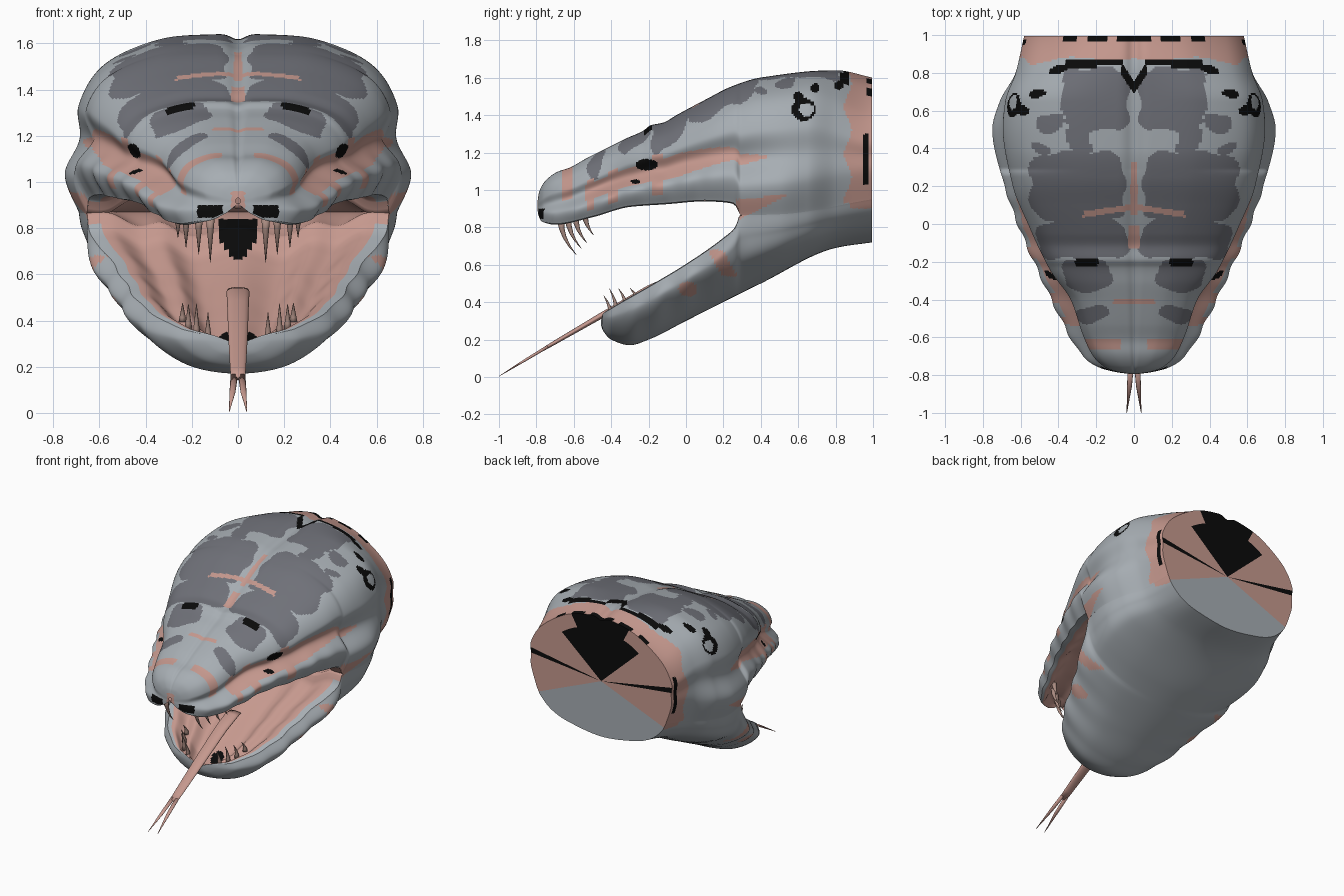
import bpy, math
from mathutils import Vector

if "Cube" in bpy.data.objects:
    bpy.data.objects.remove(bpy.data.objects["Cube"])

# ---------- flat colours ----------
def mat(name, c):
    m = bpy.data.materials.new(name)
    m.diffuse_color = (*c, 1)
    m.use_nodes = True
    m.node_tree.nodes["Principled BSDF"].inputs["Base Color"].default_value = m.diffuse_color
    return m
MATS = [mat("grey_skin", (.385, .42, .45)), mat("dark_grey_plates", (.16, .165, .19)),
        mat("flesh_pink", (.56, .315, .27)), mat("black_marks", (.003, .003, .003)),
        mat("tooth_tan", (.40, .26, .22))]
GREY, DARK, PINK, BLACK, TOOTH = range(5)

# ---------- helpers ----------
def curve(*keys):
    """Monotone smooth interpolation through (y, value) keys."""
    xs, vs = zip(*keys)
    d = [(vs[i+1]-vs[i])/(xs[i+1]-xs[i]) for i in range(len(xs)-1)]
    m = [d[0]] + [0 if a*b <= 0 else 2*a*b/(a+b) for a, b in zip(d, d[1:])] + [d[-1]]
    def f(x):
        x = min(max(x, xs[0]), xs[-1])
        i = max(j for j in range(len(d)) if xs[j] <= x)
        w = xs[i+1]-xs[i]
        t = (x-xs[i])/w
        return ((2*t**3-3*t*t+1)*vs[i] + (t**3-2*t*t+t)*w*m[i]
                + (3*t*t-2*t**3)*vs[i+1] + (t**3-t*t)*w*m[i+1])
    return f

def step(a, b, x):
    t = min(max((x-a)/(b-a), 0), 1)
    return t*t*(3-2*t)

def spline(p, n):
    """Catmull-Rom through 2D points, n samples per span."""
    q = [p[0]] + p + [p[-1]]
    q[0] = (-p[1][0], p[1][1]) if abs(p[0][0]) < 1e-6 else p[0]
    if abs(p[-1][0]) < 1e-6:
        q[-1] = (-p[-2][0], p[-2][1])
    out = []
    for i in range(1, len(q)-2):
        for k in range(n):
            t = k/n
            out.append(tuple(.5*(2*b+(c-a)*t+(2*a-5*b+4*c-e)*t*t+(3*b-a-3*c+e)*t**3)
                             for a, b, c, e in zip(q[i-1], q[i], q[i+1], q[i+2])))
    return out + [p[-1]]

def make(name, verts, faces, mids):
    me = bpy.data.meshes.new(name)
    me.from_pydata(verts, [], faces)
    for m in MATS:
        me.materials.append(m)
    for p, i in zip(me.polygons, mids):
        p.material_index, p.use_smooth = i, True
    ob = bpy.data.objects.new(name, me)
    bpy.context.collection.objects.link(ob)
    return ob

def skin(name, ys, section, rule, n, up):
    """Loft mirrored half sections along y; rule(x, y, z, span) gives colour."""
    rows = []
    for y in ys:
        h = spline(section(y), n)
        if abs(h[0][0]) > 1e-6:
            h = h[::-1]
        rows.append([(-x, y, z) for x, z in h[:0:-1]] + [(x, y, z) for x, z in h])
    W, half = len(rows[0]), len(rows[0])//2
    faces, mids = [], []
    for i in range(len(ys)-1):
        for j in range(W-1):
            f = (i*W+j, i*W+j+1, (i+1)*W+j+1, (i+1)*W+j)
            faces.append(f if up else f[::-1])
            c = [(rows[i][j][k]+rows[i+1][j+1][k])/2 for k in range(3)]
            mids.append(rule(abs(c[0]), c[1], c[2], abs(j+.5-half)/n))
    return make(name, [v for r in rows for v in r], faces, mids), rows

def tube(name, pts, colour, n=10):
    """Tapered tube through (x, y, z, radius across, radius thick)."""
    verts, faces = [], []
    for i, p in enumerate(pts):
        a, b = pts[max(i-1, 0)], pts[min(i+1, len(pts)-1)]
        up = (Vector(b[:3])-Vector(a[:3])).normalized().cross(Vector((1, 0, 0))).normalized()
        for k in range(n):
            t = 2*math.pi*k/n
            verts.append(Vector(p[:3])+Vector((math.cos(t)*p[3], 0, 0))+up*math.sin(t)*p[4])
    for i in range(len(pts)-1):
        for k in range(n):
            l = (k+1) % n
            faces.append((i*n+k, (i+1)*n+k, (i+1)*n+l, i*n+l))
    faces += [tuple(range(n)), tuple(range(len(verts)-1, len(verts)-n-1, -1))]
    return make(name, verts, faces, [colour]*len(faces))

# ---------- head outlines along y ----------
top = curve((-.795, .93), (-.785, .99), (-.75, 1.05), (-.69, 1.095), (-.62, 1.12), (-.53, 1.17), (-.4, 1.235), (-.32, 1.275),
            (-.23, 1.315), (-.19, 1.345), (-.12, 1.36), (-.05, 1.40), (.1, 1.48), (.25, 1.555), (.4, 1.60), (.8, 1.64), (.995, 1.6))
lip = curve((-.795, .90), (-.787, .86), (-.77, .835), (-.7, .82), (-.5, .86), (-.3, .915), (-.1, .93), (.1, .945),
            (.2, .94), (.255, .93), (.278, .90), (.29, .865), (.5, .87), (.995, .95))
lip_w = curve((-.795, .01), (-.785, .09), (-.76, .18), (-.7, .27), (-.6, .335), (-.4, .435), (-.2, .53), (0, .615),
              (.2, .685), (.5, .75), (.65, .71), (.8, .625), (.995, .575))
dome_w = curve((-.795, .01), (-.785, .08), (-.76, .15), (-.7, .215), (-.6, .265), (-.4, .335), (-.25, .44), (0, .56),
               (.2, .64), (.5, .69), (.65, .675), (.8, .62), (.995, .575))
jaw_lip = curve((-.455, .3), (-.445, .335), (-.4, .365), (-.2, .48), (0, .60), (.2, .74), (.265, .80), (.29, .865), (.5, .87), (.995, .95))
jaw_bot = curve((-.455, .28), (-.445, .25), (-.4, .2), (-.3, .17), (-.2, .2), (0, .3), (.4, .5), (.8, .69), (.995, .72))
jaw_kw = curve((-.455, .01), (-.445, .12), (-.4, .25), (-.3, .36), (-.2, .43), (0, .51), (.2, .6), (.3, .65))

def lumps(y):
    return .006*math.cos(y*42)*(1-step(.0, .3, y))
def upper_w(y):
    w = lip_w(y)
    return w + lumps(y)*min(1, w*3)
def jaw_w(y):
    f = step(.1, .28, y)
    w = jaw_kw(y)
    return (w + lumps(y)*min(1, w*3))*(1-f) + .92*upper_w(y)*f

def upper_sec(y):
    zt, zl, wd, wl = top(y), lip(y), dome_w(y), upper_w(y)
    h, g, e = zt-zl, 1-step(.25, .6, y), step(.65, .99, y)
    return [(0, zt-.03*h), (.14*wd, zt), (.5*wd, zt-(.02+.06*e)*h), (.85*wd, zt-(.16+.13*e)*h), (wd, zt-(.38+.12*e)*h),
            (wd*(1-.05*g), zl+(.42-.06*e)*h), (wl, zl+.22*h), (.92*wl, zl)]
def lower_sec(y):
    zj, zb, w = jaw_lip(y), jaw_bot(y), jaw_w(y)
    h, b, e = zj-zb, 1.07-.1*step(.1, .35, y), step(.6, .99, y)
    return [(w, zj), ((b-.04*e)*w, zj-.28*h), ((.86-.1*e)*w, zj-.62*h), (.5*w, zb+(.1+.06*e)*h), (0, zb)]
def palate_sec(y):
    z, w = lip(y), .92*upper_w(y)
    d = min(.08, .3*(top(y)-z))*(1-step(.25, .5, y))
    return [(w, z), (.86*w, z), (.65*w, z+d), (.3*w, z+1.1*d), (0, z+.85*d)]
def floor_sec(y):
    z, w = jaw_lip(y), jaw_w(y)
    d = min(.1, .4*(z-jaw_bot(y)))*(1-step(.25, .5, y))
    return [(w, z), (.84*w, z), (.66*w, z-.6*d), (.5*w, z-.45*d), (.3*w, z-1.1*d), (0, z-.7*d)]

# ---------- colour rules ----------
def ell(a, b, ca, cb, ra, rb, e=2):
    return abs((a-ca)/ra)**e + abs((b-cb)/rb)**e < 1
def box(a, b, a0, a1, b0, b1):
    return a0 < a < a1 and b0 < b < b1
PLATES = ((.205, .66, .175, .165, 5), (.45, .54, .07, .05, 3), (.29, .45, .06, .09, 3), (.30, .2, .25, .18, 5),
          (.27, -.08, .24, .105, 4), (.25, -.275, .125, .08, 4), (.23, -.475, .09, .045, 2), (.5, .4, .05, .03, 2))

def upper_rule(x, y, z, t):
    # black eyes, nostrils and spots
    if t < 4 and box(x, y, .19, .31, -.225, -.18): return BLACK
    if y < -.66 and box(x, z, .07, .175, .845, .9): return BLACK
    if t > 3 and (ell(y, z, -.21, 1.135, .06, .03) or ell(y, z, -.27, 1.045, .025, .012)): return BLACK
    if x > .3 and (ell(y, z, .63, 1.43, .065, .06) and not ell(y, z, .645, 1.43, .04, .035)): return BLACK
    if x > .3 and any(ell(y, z, a, b, .026, .024) for a, b in ((.69, 1.545), (.82, 1.56), (.6, 1.5))): return BLACK
    if y > .97 and z > 1.5 and math.sin(x*40) > -.6: return BLACK
    if box(y, z, .95, .972, 1.03, 1.3): return BLACK
    if t < 4 and (box(x, y, .06, .36, .825+.02*(x < .2), .875) or (x < .07 and abs(y-.72-x*1.6) < .035)): return BLACK
    # pink neck band, groove, stripes
    if y > .865 + .02*math.sin(z*25) and z > .93: return PINK
    if y < -.72 and x < .03 and .84 < z < .96: return PINK
    if t > 4 and -.54 < y < .44 and abs(t-5.0) < .7*min(1, (.46-y)*1.9): return PINK
    if t > 4 and (abs(y+.15) < .03 or abs(y+.39) < .025 or abs(y+.51) < .02) and z > lip(y)+.02 and t < 6.5: return PINK
    if t > 6 and box(y, z, .27, .54, .84+.5*(y-.28), .95+.1*(y-.28)): return PINK
    if t < 4:
        if x < .27 and abs(y-.09+.15*x) < .016 and x > .02: return PINK
        if x < .018 and .05 < y < .33 or x < .03 and -.13 < y < -.01: return PINK
        if x < .11 and abs(y+.41) < .015: return PINK
    if t < 5 and box(x, y, .07, .28, -.665, -.61): return PINK
    # dark plates
    if t < 4.2 and any(ell(x + .012*math.sin(y*37), y + .012*math.sin(x*31), *p) for p in PLATES):
        return DARK
    return GREY

def lower_rule(x, y, z, t):
    if y > .88 and z > .9: return PINK
    if box(y, z, .27, .36, .84+.5*(y-.28), .9): return PINK
    if abs(y-.2+(z-.6)*.55) < .04 and .54 < z < .68: return PINK
    if ell(y, z, .01, .47, .05, .04): return PINK
    return GREY

def floor_rule(x, y, z, t):
    if y < .27 and t > 4.4: return GREY
    if .0 < y and .665 < z < .84 and x < min(.09, .02+.7*(z-.665)): return BLACK
    if ell(x, y, .06, -.33, .035, .06): return BLACK
    return PINK

def palate_rule(x, y, z, t):
    return GREY if y < .27 and t > 3.35 else PINK

# ---------- head skin and mouth lining ----------
def span(a, b, n, e=1.35):
    return [a+(b-a)*(i/n)**e for i in range(n+1)]
_, up_rows = skin("upper_head", span(-.795, .995, 250), upper_sec, upper_rule, 15, False)
_, low_rows = skin("lower_jaw", span(-.455, .995, 130), lower_sec, lower_rule, 12, True)
skin("palate", span(-.795, .5, 110), palate_sec, palate_rule, 8, True)
skin("mouth_floor", span(-.455, .5, 120), floor_sec, floor_rule, 10, False)

# ---------- neck end cap ----------
ring = up_rows[-1] + low_rows[-1][::-1][1:-1]
N, levels, verts, faces, mids = len(ring), (1, .9, .8, .5, .25, .001), [], [], []
for s in levels:
    verts += [(x*s, .995, 1.13+(z-1.13)*s) for x, y, z in ring]
for i in range(len(levels)-1):
    for k in range(N):
        l = (k+1) % N
        faces.append((i*N+k, i*N+l, (i+1)*N+l, (i+1)*N+k))
        x, _, z = ring[k]
        a = math.degrees(math.atan2(z-1.13, abs(x)))
        mids.append(BLACK if (a > 42 and i > 1) or a > 62 or 6 < a < 10 else PINK if a > -22 else GREY)
cap = make("neck_cap", verts, faces, mids)
for p in cap.data.polygons:
    p.use_smooth = False

# ---------- forked tongue ----------
tube("tongue", [(0, -.03, .535, .045, .01), (0, -.08, .525, .05, .018), (0, -.2, .472, .047, .018),
                (0, -.45, .33, .042, .016), (0, -.7, .185, .034, .011), (0, -.76, .15, .03, .009)], PINK, 14)
for s in (-1, 1):
    tube("tongue_fork", [(s*.016, -.74, .162, .016, .009), (s*.024, -.86, .09, .013, .007),
                         (s*.038, -1, .004, .001, .001)], PINK)

# ---------- teeth ----------
def tooth(name, x, y, z, length, back, r):
    for s in (-1, 1):
        tube(name, [(s*x, y+back*t*t, z+length*t, r*(1-t)+.001, r*(1-t)+.001)
                    for t in (0, .25, .5, .75, 1)], TOOTH, 8)
for x, y, l in ((.12, -.67, .17), (.17, -.63, .14), (.225, -.59, .12), (.26, -.54, .09)):
    tooth("upper_fang", x, y, lip(y)+.02, -l-.02, l*.5, .018)
for x, y, l in ((.13, -.40, .12), (.18, -.37, .14), (.215, -.32, .11), (.24, -.26, .08)):
    tooth("lower_tooth", x, y, jaw_lip(y)-.05, l, -.04, .016)
